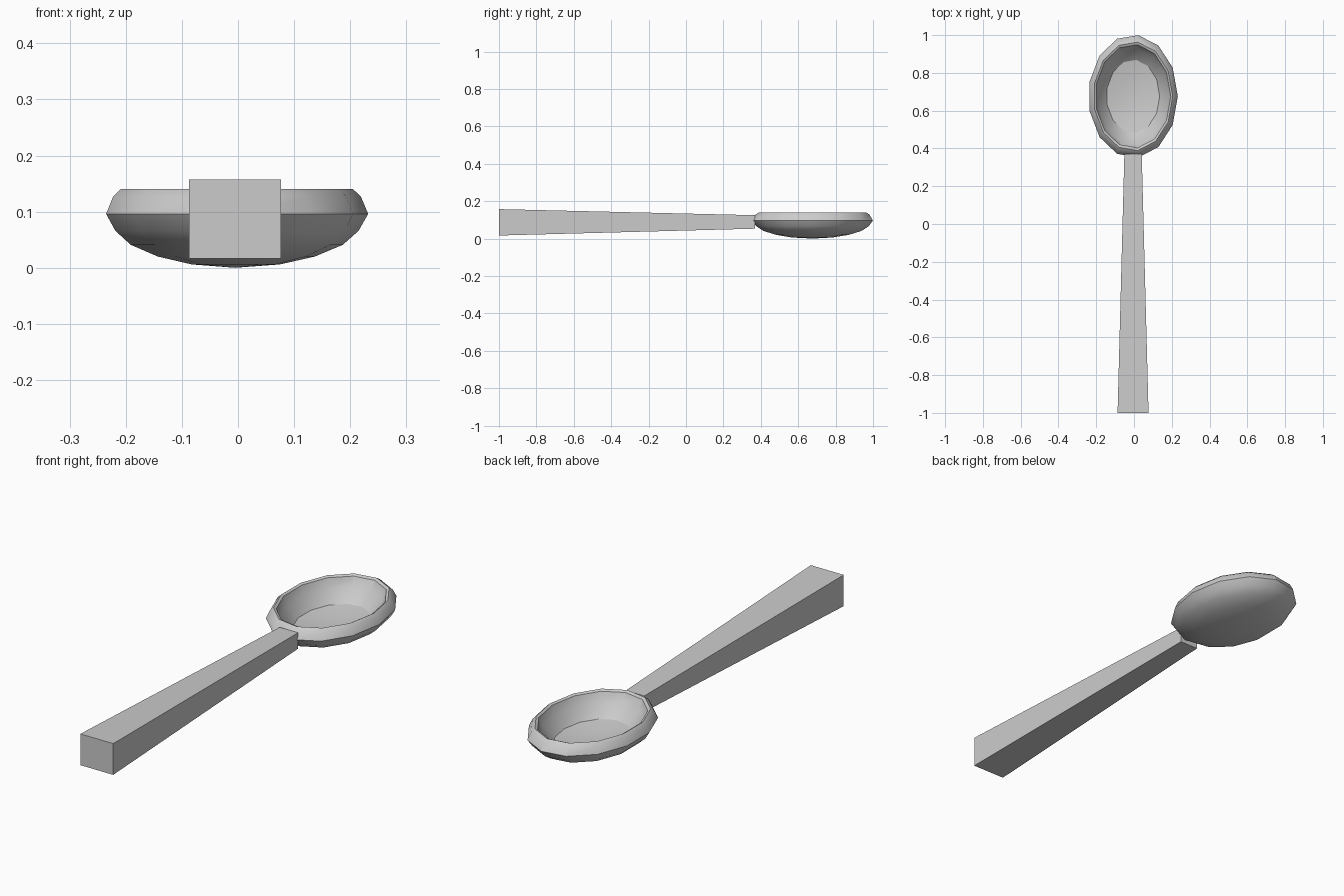
import bpy, bmesh, math

if "Cube" in bpy.data.objects:
    bpy.data.objects.remove(bpy.data.objects["Cube"])

CX = -0.005


def make_object(name, bm):
    bmesh.ops.recalc_face_normals(bm, faces=bm.faces)
    mesh = bpy.data.meshes.new(name)
    bm.to_mesh(mesh)
    bm.free()
    obj = bpy.data.objects.new(name, mesh)
    bpy.context.collection.objects.link(obj)
    return obj


# Bowl: 13-sided lathe, closed shell, stretched along y
SIDES, CY, STRETCH = 13, 0.676, 0.326 / 0.237
profile = [(0, 0), (0.08, 0.006), (0.142, 0.02), (0.192, 0.041), (0.22, 0.066),
           (0.237, 0.096), (0.224, 0.127), (0.21, 0.14), (0.2, 0.134),
           (0.186, 0.096), (0.141, 0.043), (0.07, 0.028), (0, 0.025)]
bm = bmesh.new()
rings = []
for r, z in profile:
    count = SIDES if r else 1
    rings.append([bm.verts.new((CX + r * math.cos(a), CY + r * STRETCH * math.sin(a), z))
                  for a in (2 * math.pi * i / SIDES for i in range(count))])
for lower, upper in zip(rings, rings[1:]):
    for i in range(SIDES):
        j = (i + 1) % SIDES
        quad = [lower[i % len(lower)], lower[j % len(lower)],
                upper[j % len(upper)], upper[i % len(upper)]]
        bm.faces.new(list(dict.fromkeys(quad)))
bowl = make_object("bowl", bm)
bowl.select_set(True)
bpy.context.view_layer.objects.active = bowl
bpy.ops.object.shade_smooth_by_angle(angle=math.radians(30))

# Handle: square bar tapering towards the bowl
bm = bmesh.new()
bmesh.ops.create_cube(bm, size=2)
for v in bm.verts:
    near_bowl = v.co.y > 0
    half_w, half_h, mid_z, y = (0.046, 0.036, 0.089, 0.37) if near_bowl else (0.082, 0.0705, 0.087, -1)
    v.co = (CX + v.co.x * half_w, y, mid_z + v.co.z * half_h)
make_object("handle", bm)
